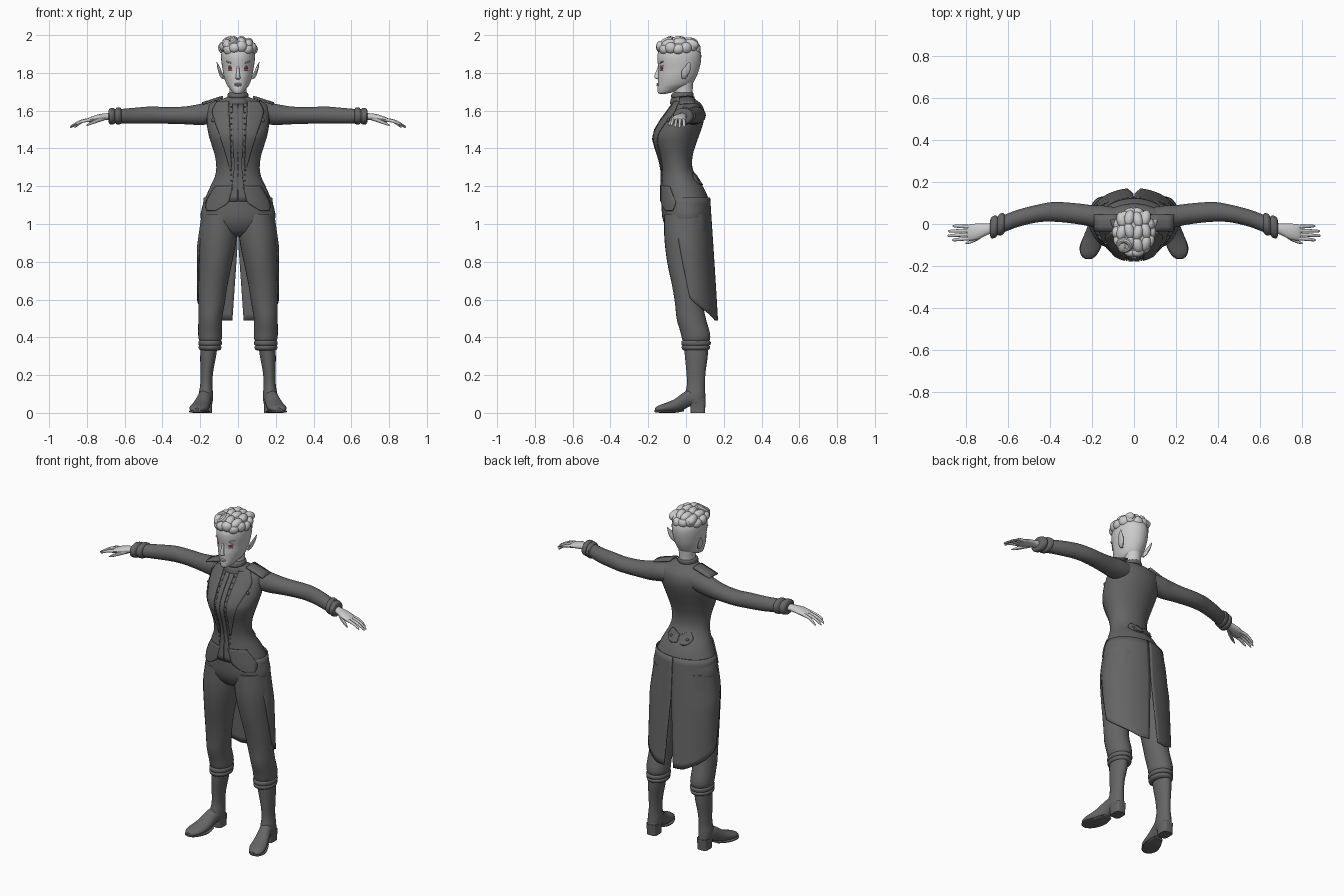
import bpy, bmesh, math
from mathutils import Matrix, Vector, Euler

def material(name, c):
    m = bpy.data.materials.new(name)
    m.diffuse_color = (*c, 1)
    return m

CLOTH = material("dark_cloth", (0.13, 0.13, 0.13))
SKIN = material("pale", (0.6, 0.6, 0.6))
RED = material("red_eye", (0.45, 0.02, 0.05))

def finish(name, bm, mat, mirror=False, angle=40, solid=0):
    bmesh.ops.recalc_face_normals(bm, faces=bm.faces[:])
    me = bpy.data.meshes.new(name)
    bm.to_mesh(me)
    bm.free()
    ob = bpy.data.objects.new(name, me)
    bpy.context.collection.objects.link(ob)
    me.materials.append(mat)
    if solid:
        s = ob.modifiers.new("Solidify", 'SOLIDIFY')
        s.thickness, s.offset = solid, 0
    if mirror:
        ob.modifiers.new("Mirror", 'MIRROR').use_mirror_merge = False
    bpy.ops.object.select_all(action='DESELECT')
    bpy.context.view_layer.objects.active = ob
    ob.select_set(True)
    bpy.ops.object.shade_smooth_by_angle(angle=math.radians(angle))
    return ob

def smooth(secs, k):
    """Catmull-Rom through tuples, k steps per span."""
    out = []
    for i in range(len(secs) - 1):
        p = [secs[max(i - 1, 0)], secs[i], secs[i + 1], secs[min(i + 2, len(secs) - 1)]]
        for j in range(k):
            t = j / k
            out.append(tuple(0.5 * (2*b + (c-a)*t + (2*a-5*b+4*c-d)*t*t + (3*b-a-3*c+d)*t**3)
                             for a, b, c, d in zip(*p)))
    return out + [secs[-1]]

AXES = {'z': (Vector((1, 0, 0)), Vector((0, 1, 0))), 'x': (Vector((0, 1, 0)), Vector((0, 0, 1))),
        'y': (Vector((1, 0, 0)), Vector((0, 0, 1)))}

def loft_into(bm, secs, axis, n=28, k=3, power=2.0):
    u, v = AXES[axis]
    rings = []
    for x, y, z, a, b in smooth(secs, k):
        ring = []
        for i in range(n):
            t = 2 * math.pi * i / n
            c, s = math.cos(t), math.sin(t)
            c, s = [math.copysign(abs(w) ** (2 / power), w) for w in (c, s)]
            ring.append(bm.verts.new(Vector((x, y, z)) + u * c * max(a, .001) + v * s * max(b, .001)))
        rings.append(ring)
    for r, q in zip(rings, rings[1:]):
        for i in range(n):
            bm.faces.new((r[i], r[(i+1) % n], q[(i+1) % n], q[i]))
    bm.faces.new(rings[0])
    bm.faces.new(rings[-1])

def loft(name, secs, axis, mat, mirror=False, **kw):
    bm = bmesh.new()
    loft_into(bm, secs, axis, **kw)
    return finish(name, bm, mat, mirror)

def upright(rows):
    """(z, centre x, half width, front y, back y) to loft sections."""
    return [(cx, (f + b) / 2, z, hw, (b - f) / 2) for z, cx, hw, f, b in rows]

def blobs(name, items, mat, mirror=False):
    bm = bmesh.new()
    for loc, scale, rot in items:
        m = Matrix.LocRotScale(Vector(loc), Euler(rot), Vector(scale))
        bmesh.ops.create_uvsphere(bm, u_segments=16, v_segments=10, radius=1, matrix=m)
    return finish(name, bm, mat, mirror, 60)

def grid(name, rows, mirror, solid, mat=CLOTH):
    bm = bmesh.new()
    vs = [[bm.verts.new(p) for p in r] for r in rows]
    for a, b in zip(vs, vs[1:]):
        for i in range(len(a) - 1):
            bm.faces.new((a[i], a[i+1], b[i+1], b[i]))
    return finish(name, bm, mat, mirror, 40, solid)

# Fitted jacket body
torso = upright([(1.675, 0, .05, -.07, .035), (1.66, 0, .09, -.065, .05), (1.645, 0, .135, -.065, .07),
    (1.62, 0, .16, -.08, .09), (1.58, 0, .165, -.11, .098), (1.53, 0, .165, -.145, .09),
    (1.47, 0, .155, -.172, .07), (1.42, 0, .14, -.165, .052), (1.36, 0, .122, -.145, .035),
    (1.30, 0, .115, -.13, .034), (1.25, 0, .123, -.127, .055), (1.18, 0, .155, -.13, .1),
    (1.10, 0, .187, -.13, .128), (1.02, 0, .195, -.122, .125), (.96, 0, .13, -.09, .09), (.935, 0, .05, -.05, .05)])
loft("jacket_body", torso, 'z', CLOTH, n=40, k=4)
DENSE = smooth(torso, 16)

def on_body(x, z, side=-1, off=.004):
    s = min(DENSE, key=lambda d: abs(d[2] - z))
    return Vector((x, s[1] + side * (s[4] * math.sqrt(max(0.02, 1 - (x / s[3]) ** 2)) + off), z))

def patch(name, rows, side=-1, mirror=True, n=8):
    rows = smooth(rows, 4)
    grid(name, [[on_body(a + (b - a) * i / n, z, side) for i in range(n + 1)] for z, a, b in rows], mirror, .007)

# Lapels, front plackets, hem points and rear half belt
patch("lapel", [(1.65, .05, .11), (1.60, .048, .135), (1.55, .045, .125), (1.48, .042, .1),
                (1.38, .038, .068), (1.28, .034, .04)])
patch("placket", [(1.64, .002, .028), (1.45, .002, .026), (1.28, .002, .022), (1.12, .002, .045)], n=4)
patch("front_hem", [(1.2, .025, .12), (1.15, .04, .15), (1.11, .055, .17), (1.07, .12, .165)])
patch("half_belt", [(1.27, .05, .06), (1.25, 0, .075), (1.235, 0, .08), (1.215, 0, .068), (1.205, .035, .045)], side=1)
studs = [(on_body(.035, 1.62 - .03 * i), (.004, .004, .004), (0, 0, 0)) for i in range(16)]
studs += [(on_body(.13, 1.55), (.011, .007, .011), (0, 0, 0)),
          (on_body(.055, 1.235, 1, .008), (.009, .006, .009), (0, 0, 0))]
blobs("buttons", studs, CLOTH, True)

# Shoulder tabs
patch_rows = [[(x, y, 1.672 - .32 * (x - .09) - 3 * (y - .01) ** 2) for y in (-.035, -.01, .015, .045)]
              for x in (.08, .12, .16, .19)]
grid("shoulder_tab", patch_rows, True, .009)

# Standing collar
loft("collar", upright([(1.635, 0, .065, -.085, .045), (1.655, 0, .06, -.082, .04), (1.668, 0, .052, -.076, .036),
    (1.675, 0, .056, -.08, .04), (1.69, 0, .054, -.075, .04), (1.697, 0, .045, -.065, .034)]), 'z', CLOTH)

# Coat tails: half a skirt with a slanted hem and a centre slit
rows = []
for j in range(19):
    t, row = j / 18, []
    for i in range(21):
        f = i / 20
        z = 1.14 + ((.61 - .12 * min(1, f * 1.25) ** .8) - 1.14) * t
        hw = .178 + .036 * min(1, t * 2.2)
        cy, back = .02 * t, .125 + .043 * t
        slit = max(.002, .07 * (.92 - z))
        th0, th1 = math.radians(-36 * (1 - t)), math.acos(slit / hw)
        th = th0 + (th1 - th0) * f
        row.append((hw * math.cos(th), cy + (back - cy) * math.sin(th), z))
    rows.append(row)
grid("coat_tail", rows, True, .006)

# Trousers gathered at the calf
loft("trouser_leg", upright([(1.05, .098, .09, -.115, .11), (.93, .106, .1, -.115, .11), (.8, .118, .088, -.1, .1),
    (.68, .132, .077, -.075, .09), (.58, .14, .07, -.058, .09), (.5, .147, .063, -.05, .105),
    (.43, .148, .063, -.03, .125), (.395, .147, .062, -.022, .128), (.378, .147, .055, -.015, .12)]), 'z', CLOTH, True)
loft("trouser_cuff", upright([(.385, .147, .05, -.012, .115), (.378, .147, .062, -.024, .13), (.362, .147, .062, -.024, .13),
    (.356, .148, .056, -.018, .122), (.35, .148, .061, -.024, .128), (.337, .148, .058, -.02, .124),
    (.33, .148, .045, -.01, .11)]), 'z', CLOTH, True)

# Boots
loft("boot_shaft", upright([(.37, .152, .045, -.01, .115), (.3, .158, .042, -.006, .115), (.22, .165, .034, .002, .104),
    (.15, .168, .032, .005, .1), (.1, .17, .038, -.005, .102), (.06, .17, .036, -.005, .104),
    (.045, .17, .032, .005, .102)]), 'z', CLOTH, True)
loft("boot_foot", [(.17, .1, .062, .02, .015), (.17, .07, .075, .034, .034), (.175, .02, .078, .037, .044),
    (.185, -.02, .058, .04, .045), (.195, -.06, .038, .046, .035), (.207, -.11, .027, .049, .025),
    (.215, -.145, .021, .038, .018), (.217, -.165, .016, .015, .009)], 'y', CLOTH, True)
loft("boot_heel", upright([(0, .17, .032, .025, .1), (.03, .17, .032, .023, .102), (.065, .17, .035, .018, .104)]),
     'z', CLOTH, True, power=4)
loft("boot_sole", [(.185, -.01, .015, .03, .006), (.195, -.06, .007, .046, .007), (.208, -.11, .007, .051, .007),
    (.216, -.15, .008, .036, .007), (.217, -.167, .009, .015, .005)], 'y', CLOTH, True, power=3)

# Sleeves and rolled cuffs
loft("sleeve", [(.09, .02, 1.59, .06, .055), (.15, .03, 1.587, .058, .058), (.2, .038, 1.58, .052, .056),
    (.28, .05, 1.575, .049, .047), (.38, .058, 1.575, .047, .044), (.46, .05, 1.577, .042, .045),
    (.55, .028, 1.573, .041, .042), (.62, .002, 1.571, .041, .038), (.67, -.015, 1.57, .038, .034)], 'x', CLOTH, True)
loft("sleeve_cuff", [(.615, .004, 1.572, .035, .03), (.622, .002, 1.572, .05, .043), (.64, -.004, 1.572, .052, .045),
    (.65, -.008, 1.571, .044, .037), (.66, -.012, 1.571, .053, .044), (.68, -.018, 1.57, .05, .041),
    (.686, -.02, 1.57, .034, .028)], 'x', CLOTH, True)

# Hands with four fingers and a thumb
bm = bmesh.new()
loft_into(bm, [(.66, -.015, 1.57, .026, .02), (.70, -.025, 1.568, .027, .018), (.74, -.035, 1.562, .037, .018),
    (.78, -.04, 1.553, .039, .014), (.797, -.041, 1.548, .032, .009)], 'x', n=20)
for by, tx, ty, tz in ((-.068, .868, -.076, 1.52), (-.049, .889, -.056, 1.512), (-.031, .886, -.034, 1.51),
                       (-.013, .865, -.01, 1.512)):
    loft_into(bm, [(.775, by, 1.552, .009, .01), ((.775 + tx) / 2, (by + ty) / 2, 1.544, .0085, .0085),
                   (tx - .01, ty, tz + .008, .0065, .0065), (tx, ty, tz, .002, .003)], 'x', n=10)
loft_into(bm, [(.71, -.04, 1.56, .014, .013), (.745, -.066, 1.548, .012, .012), (.78, -.084, 1.533, .009, .009),
               (.803, -.093, 1.522, .003, .003)], 'x', n=10)
finish("hand", bm, SKIN, True)

# Neck and head
loft("neck", upright([(1.62, 0, .05, -.065, .03), (1.68, 0, .045, -.06, .034), (1.72, 0, .045, -.062, .036),
                      (1.77, 0, .05, -.06, .04)]), 'z', SKIN)
loft("head", upright([(1.689, 0, .012, -.138, -.11), (1.695, 0, .026, -.148, -.08), (1.715, 0, .043, -.151, -.02),
    (1.74, 0, .061, -.148, .03), (1.78, 0, .075, -.148, .055), (1.82, 0, .082, -.145, .07), (1.87, 0, .089, -.152, .08),
    (1.91, 0, .087, -.147, .078), (1.95, 0, .068, -.115, .055), (1.972, 0, .03, -.06, .01)]), 'z', SKIN, n=36)

# Facial features
loft("nose", [(0, -.14, 1.84, .006, .008), (0, -.148, 1.81, .008, .01), (0, -.154, 1.783, .011, .014),
              (0, -.153, 1.772, .014, .012), (0, -.146, 1.766, .008, .005)], 'z', SKIN, n=14)
blobs("lips", [((0, -.149, 1.742), (.022, .007, .004), (0, 0, 0)), ((0, -.149, 1.734), (.018, .008, .005), (0, 0, 0))], SKIN)
blobs("eye", [((.036, -.124, 1.826), (.017, .013, .009), (0, 0, .3))], RED, True)
blobs("eyelid_and_brow", [((.036, -.126, 1.836), (.021, .011, .004), (0, -.12, .3)),
    ((.036, -.129, 1.815), (.018, .007, .003), (0, 0, .3)), ((.04, -.13, 1.855), (.026, .009, .005), (0, -.25, .35))], SKIN, True)
loft("ear", [(.078, -.012, 1.768, .006, .008), (.087, -.008, 1.785, .01, .017), (.096, .0, 1.81, .009, .023),
             (.105, .01, 1.835, .006, .014), (.112, .02, 1.858, .001, .002)], 'z', SKIN, True, n=14)

# Curled hair: a rim of curls, rolls over the crown and one front ringlet
hair = [((0, -.04, 1.93), (.092, .105, .05), (0, 0, 0))]
for i in range(14):
    a = 2 * math.pi * i / 14
    hair.append(((.08 * math.cos(a), -.04 + .095 * math.sin(a), 1.925 + .007 * (i % 3)),
                 (.025, .032, .027 + .004 * (i % 2)), (.2 * (-1) ** i, .2, a)))
for i, x in enumerate((-.058, -.022, .018, .055)):
    for j, y in enumerate((-.1, -.04, .02)):
        hair.append(((x, y + .008 * (i % 2), 1.97 - 3.2 * x * x - (.008 if j != 1 else 0)),
                     (.025, .04, .026), (.25 * (1 - j), 0, .2 * (-1) ** (i + j))))
blobs("curled_hair", hair, SKIN)
bpy.ops.mesh.primitive_torus_add(location=(-.045, -.1, 1.967), rotation=(.5, -.25, 0), major_radius=.026,
                                 minor_radius=.014, major_segments=24, minor_segments=10)
ringlet = bpy.context.object
ringlet.name = "front_ringlet"
ringlet.data.materials.append(SKIN)
bpy.ops.object.shade_smooth_by_angle()
